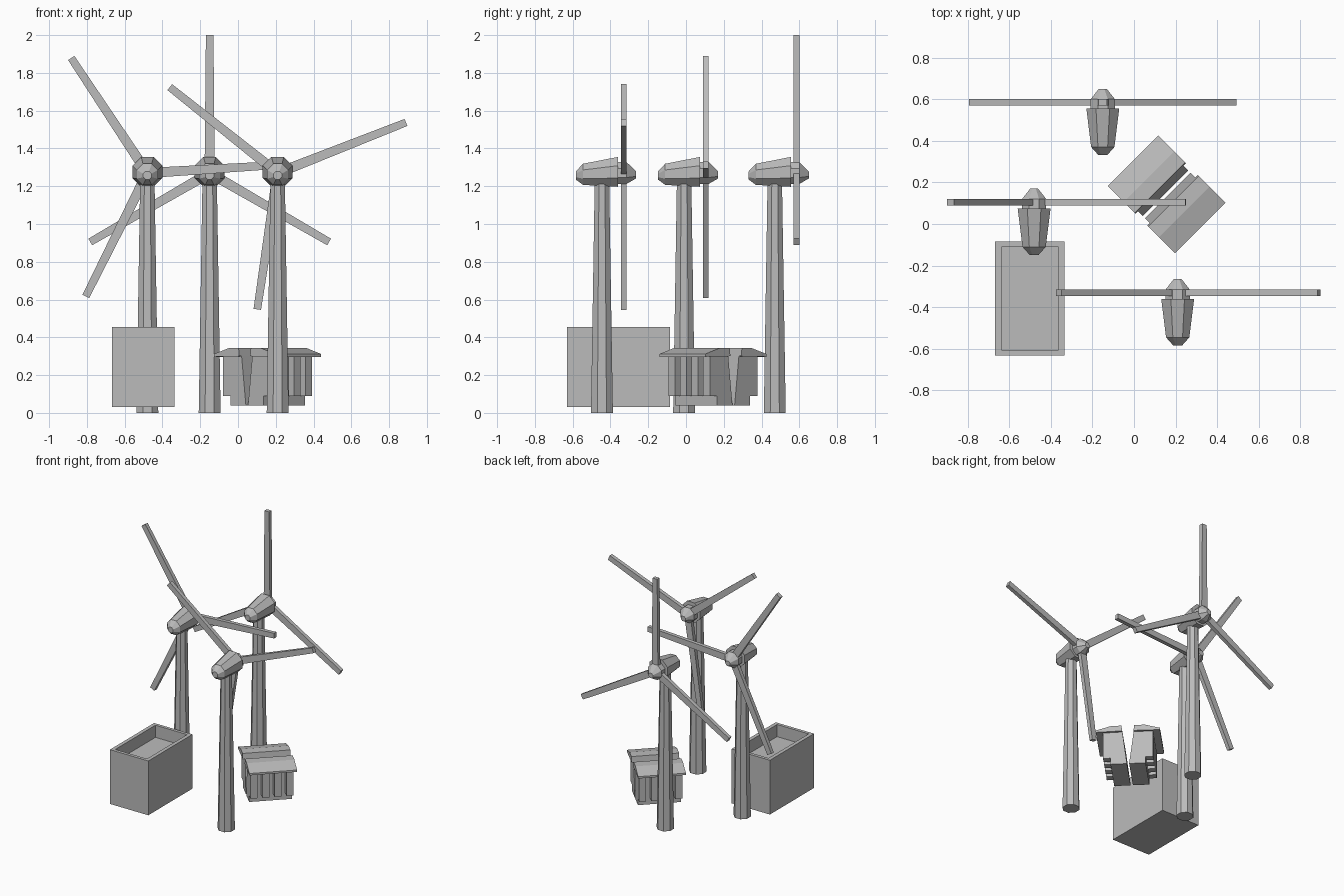
import bpy, math
from math import pi, cos, sin, radians
from mathutils import Matrix, Vector

cube = bpy.data.objects.get("Cube")
if cube:
    bpy.data.objects.remove(cube, do_unlink=True)

grey = bpy.data.materials.new("plain grey")
grey.use_nodes = True
COLOUR = (0.5, 0.5, 0.5, 1)
grey.diffuse_color = COLOUR
grey.node_tree.nodes["Principled BSDF"].inputs["Base Color"].default_value = COLOUR


def add_mesh(name, verts, faces, matrix):
    mesh = bpy.data.meshes.new(name)
    mesh.from_pydata(verts, [], faces)
    mesh.materials.append(grey)
    mesh.update()
    obj = bpy.data.objects.new(name, mesh)
    bpy.context.collection.objects.link(obj)
    obj.matrix_world = matrix
    bpy.context.view_layer.objects.active = obj
    bpy.ops.object.mode_set(mode='EDIT')
    bpy.ops.mesh.select_all(action='SELECT')
    bpy.ops.mesh.normals_make_consistent(inside=False)
    bpy.ops.object.mode_set(mode='OBJECT')
    return obj


def loft(name, rings, matrix):
    """Skin a list of equal-length point rings and cap both ends."""
    n = len(rings[0])
    verts = [p for ring in rings for p in ring]
    faces = [tuple(range(n)), tuple(range(len(verts) - n, len(verts)))]
    for r in range(len(rings) - 1):
        for i in range(n):
            j = (i + 1) % n
            faces.append((r * n + i, r * n + j, (r + 1) * n + j, (r + 1) * n + i))
    return add_mesh(name, verts, faces, matrix)


def octagon(apothem):
    r = apothem / cos(pi / 8)
    return [(r * cos(pi / 8 + i * pi / 4), r * sin(pi / 8 + i * pi / 4)) for i in range(8)]


def lathe_y(name, stations, matrix):
    """Octagonal body along y from (y, centre height, apothem)."""
    return loft(name, [[(a, y, z + b) for a, b in octagon(r)] for y, z, r in stations], matrix)


def rect(x, y, z):
    return [(-x, -y, z), (x, -y, z), (x, y, z), (-x, y, z)]


HUB_Z = 1.27


def turbine(label, x, y, angle):
    place = Matrix.Translation((x, y, 0))
    # tapering eight-sided mast
    loft(label + "_tower", [[(a, b, z) for a, b in octagon(r)]
                            for z, r in ((0, 0.058), (1.24, 0.038))], place)
    # housing and rotor hub
    lathe_y(label + "_nacelle", [(-0.138, 1.257, 0.022), (-0.10, 1.263, 0.056),
                                 (0.085, 1.276, 0.079)], place)
    lathe_y(label + "_hub", [(0.08, HUB_Z, 0.058), (0.13, HUB_Z, 0.058),
                             (0.18, HUB_Z - 0.01, 0.019)], place)
    # three flat blades
    for k in range(3):
        turn = Matrix.Rotation(pi / 2 - radians(angle + 120 * k), 4, 'Y')
        loft(f"{label}_blade_{k + 1}", [rect(0.027, 0.015, 0), rect(0.02, 0.015, 0.73)],
             place @ Matrix.Translation((0, 0.115, HUB_Z)) @ turn)


turbine("left_turbine", 0.21, -0.445, 21.5)
turbine("right_turbine", -0.48, -0.01, 3.5)
turbine("rear_turbine", -0.15, 0.47, 90)

# open box: outer shell, rim, and sunken floor
loft("open_box", [rect(0.166, 0.273, 0.03), rect(0.166, 0.273, 0.455),
                  rect(0.137, 0.248, 0.455), rect(0.137, 0.248, 0.36)],
     Matrix.Translation((-0.501, -0.358, 0)))

# split hut: two mirrored halves either side of a wedge-shaped gap
# local x runs across the gap, local y along the ridge
hut = Matrix.Translation((0.157, 0.142, 0)) @ Matrix.Rotation(-pi / 4, 4, 'Z')


def prism(name, profile, half_length, side):
    loft(name, [[(side * v, y, z) for v, z in profile] for y in (-half_length, half_length)], hut)


BODY = [(0.008, 0.04), (0.125, 0.04), (0.125, 0.3), (0.04, 0.3)]
ROOF = [(0.04, 0.3), (0.2285, 0.297), (0.2285, 0.312), (0.12, 0.343), (0.046, 0.343)]
for side, tag in ((1, "front"), (-1, "back")):
    prism(tag + "_hut_body", BODY, 0.155, side)
    prism(tag + "_hut_roof", ROOF, 0.172, side)
    for k in range(4):
        y = -0.13 + k * 0.26 / 3
        spot = hut @ Matrix.Translation((side * 0.15, y, 0))
        loft(f"{tag}_hut_column_{k + 1}",
             [rect(0.028, 0.025, 0.09), rect(0.028, 0.025, 0.3)], spot)
